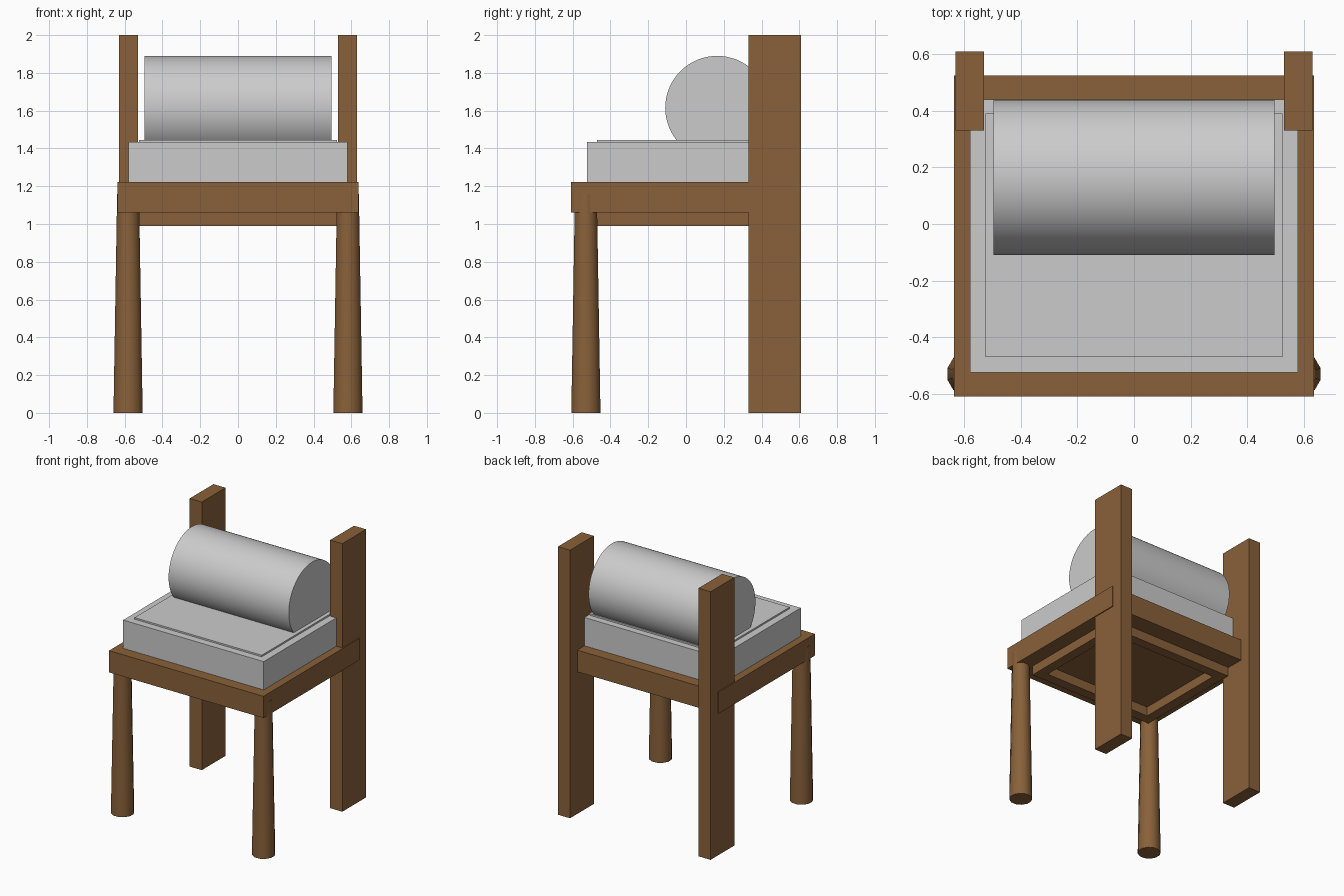
import bpy, math

if "Cube" in bpy.data.objects:
    bpy.data.objects.remove(bpy.data.objects["Cube"])

wood = bpy.data.materials.new("wood")
wood.diffuse_color = (0.25, 0.12, 0.042, 1)
wood.use_nodes = True
wood.node_tree.nodes["Principled BSDF"].inputs["Base Color"].default_value = wood.diffuse_color


def box(name, lo, hi, mat=None):
    """Axis-aligned box between two corners."""
    bpy.ops.mesh.primitive_cube_add(size=1, location=[(a + b) / 2 for a, b in zip(lo, hi)])
    ob = bpy.context.object
    ob.name = name
    ob.scale = [b - a for a, b in zip(lo, hi)]
    bpy.ops.object.transform_apply(location=False, rotation=False, scale=True)
    if mat:
        ob.data.materials.append(mat)
    return ob


# Seat frame
box("seat_frame", (-0.637, -0.61, 1.06), (0.637, 0.525, 1.222), wood)

# Raised rim under the seat: a square ring swept from two loops
X, Y0, Y1, T, Z0, Z1 = 0.525, -0.47, 0.39, 0.075, 0.99, 1.06
verts = []
for z in (Z0, Z1):
    for t in (0, T):
        verts += [(-X + t, Y0 + t, z), (X - t, Y0 + t, z),
                  (X - t, Y1 - t, z), (-X + t, Y1 - t, z)]
faces = []
for i in range(4):
    j = (i + 1) % 4
    faces += [(i, i + 4, j + 4, j), (i + 8, j + 8, j + 12, i + 12),
              (i, j, j + 8, i + 8), (i + 4, i + 12, j + 12, j + 4)]
mesh = bpy.data.meshes.new("under_rim")
mesh.from_pydata(verts, [], faces)
mesh.materials.append(wood)
bpy.context.collection.objects.link(bpy.data.objects.new("under_rim", mesh))

# Legs, left and right
for side, s in (("left", -1), ("right", 1)):
    xs = sorted((0.53 * s, 0.63 * s))
    box(f"back_post_{side}", (xs[0], 0.33, 0), (xs[1], 0.61, 2), wood)
    bpy.ops.mesh.primitive_cone_add(vertices=12, radius1=0.08, radius2=0.06, depth=1.16,
                                    location=(0.582 * s, -0.53, 0.58),
                                    rotation=(0, 0, math.radians(15)))
    leg = bpy.context.object
    leg.name = f"front_leg_{side}"
    leg.data.materials.append(wood)
    bpy.ops.object.shade_smooth_by_angle(angle=math.radians(40))

# Seat cushion with a thin raised panel
box("seat_cushion", (-0.58, -0.525, 1.222), (0.58, 0.44, 1.433))
box("cushion_panel", (-0.525, -0.47, 1.40), (0.525, 0.39, 1.445))

# Round bolster pillow
bpy.ops.mesh.primitive_cylinder_add(vertices=64, radius=0.275, depth=0.992,
                                    location=(0, 0.165, 1.615),
                                    rotation=(0, math.pi / 2, 0))
bpy.context.object.name = "bolster"
bpy.ops.object.shade_smooth_by_angle(angle=math.radians(40))
